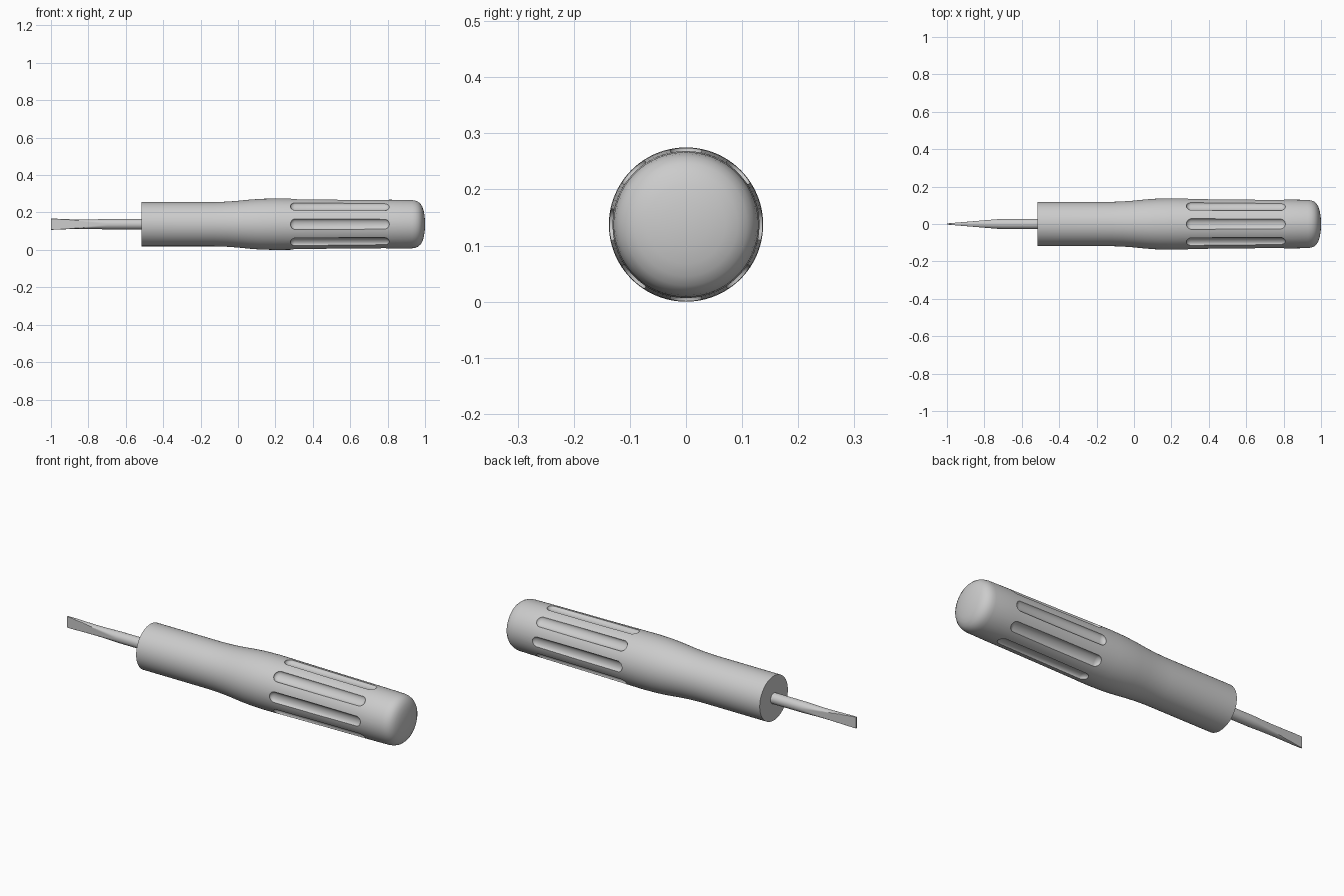
import bpy
import bmesh
from math import cos, sin, pi, radians
from mathutils import Matrix, Vector

if "Cube" in bpy.data.objects:
    bpy.data.objects.remove(bpy.data.objects["Cube"], do_unlink=True)

AXIS_Z = 0.1375

grey = bpy.data.materials.new("plain grey")
grey.use_nodes = True
colour = (0.6, 0.6, 0.6, 1)
grey.diffuse_color = colour
grey.node_tree.nodes["Principled BSDF"].inputs["Base Color"].default_value = colour


def make_object(name, bm):
    bmesh.ops.recalc_face_normals(bm, faces=bm.faces[:])
    mesh = bpy.data.meshes.new(name)
    bm.to_mesh(mesh)
    bm.free()
    mesh.materials.append(grey)
    obj = bpy.data.objects.new(name, mesh)
    obj.location.z = AXIS_Z
    bpy.context.collection.objects.link(obj)
    return obj


def loft(sections, sides):
    """Bridge round sections (x, radius, half thickness in y) along x."""
    bm = bmesh.new()
    rings = []
    for x, r, h in sections:
        angles = [2 * pi * i / sides for i in range(sides)]
        rings.append([bm.verts.new((x, max(-h, min(h, r * cos(a))), r * sin(a)))
                      for a in angles])
    for a, b in zip(rings, rings[1:]):
        for i in range(sides):
            j = (i + 1) % sides
            bm.faces.new((a[i], a[j], b[j], b[i]))
    bm.faces.new(rings[0])
    bm.faces.new(rings[-1])
    return bm


def smooth(obj, angle):
    bpy.ops.object.select_all(action="DESELECT")
    obj.select_set(True)
    bpy.context.view_layer.objects.active = obj
    bpy.ops.object.shade_smooth_by_angle(angle=radians(angle))


# Handle: straight neck, swelling grip and domed end
profile = [(-0.515, 0.118), (-0.13, 0.118), (-0.06, 0.1205), (0.0, 0.125),
           (0.06, 0.131), (0.12, 0.1355), (0.2, 0.1375), (0.3, 0.1365),
           (0.5, 0.134), (0.8, 0.131), (0.93, 0.129), (0.948, 0.126),
           (0.963, 0.12), (0.976, 0.109), (0.986, 0.092), (0.993, 0.07),
           (0.998, 0.04), (1.0, 0.012)]
handle = make_object("handle", loft([(x, r, 1) for x, r in profile], 96))

# Eight scooped finger grooves, cut by stretched round-ended bars
bm = bmesh.new()
START, END, WIDTH, DEPTH = 0.28, 0.81, 0.029, 0.018
for k in range(8):
    bar = bmesh.ops.create_uvsphere(bm, u_segments=24, v_segments=16, radius=WIDTH)["verts"]
    stretch = (END - START) / 2 - WIDTH
    for v in bar:
        v.co = Vector((v.co.z, v.co.x, v.co.y * DEPTH / WIDTH))
        if abs(v.co.x) < 1e-5:
            v.co.x = 0
        else:
            v.co.x += stretch if v.co.x > 0 else -stretch
        v.co += Vector(((START + END) / 2, 0, 0.135))
    bmesh.ops.rotate(bm, verts=bar, matrix=Matrix.Rotation(k * pi / 4, 3, "X"))
cutter = make_object("groove_cutter", bm)
cutter.hide_render = True

cut = handle.modifiers.new("grooves", "BOOLEAN")
cut.operation = "DIFFERENCE"
cut.solver = "EXACT"
cut.object = cutter
bpy.context.view_layer.objects.active = handle
bpy.ops.object.modifier_apply(modifier=cut.name)
bpy.data.objects.remove(cutter, do_unlink=True)
smooth(handle, 32)

# Shaft: round rod ground down to a flat, slightly flared blade
sections = [(-0.48, 0.028, 1), (-0.7, 0.028, 0.028)]
STEPS = 12
for i in range(1, STEPS + 1):
    t = i / STEPS
    flare = 0.028 - 0.003 * sin(pi * min(t * 1.1, 1)) + 0.002 * t ** 3
    sections.append((-0.7 - 0.3 * t, flare, 0.028 - 0.025 * t))
shaft = make_object("shaft_and_blade", loft(sections, 48))
smooth(shaft, 25)
